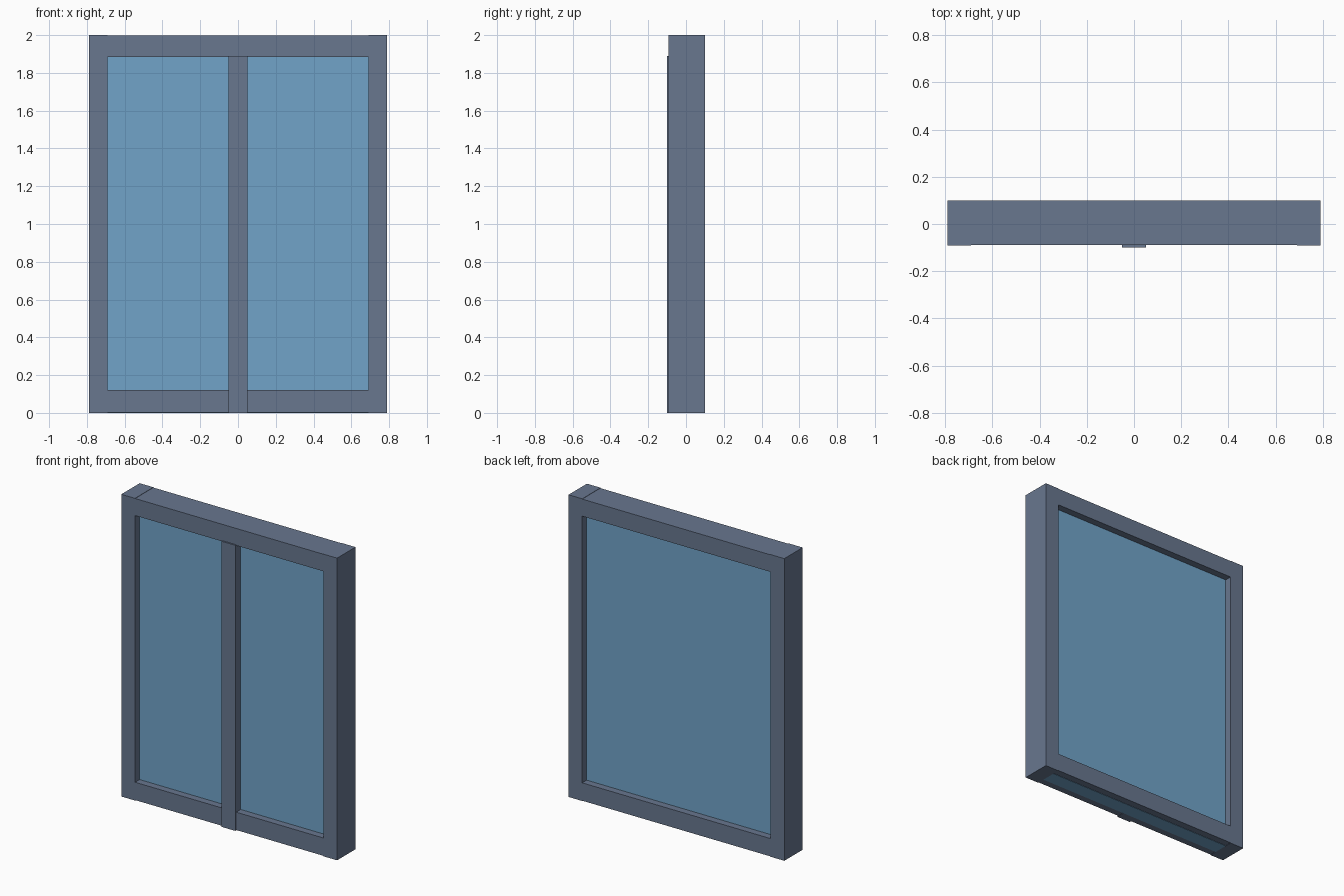
import bpy

if "Cube" in bpy.data.objects:
    bpy.data.objects.remove(bpy.data.objects["Cube"])


def material(name, rgb):
    mat = bpy.data.materials.new(name)
    mat.diffuse_color = (*rgb, 1.0)
    mat.use_nodes = True
    mat.node_tree.nodes["Principled BSDF"].inputs["Base Color"].default_value = mat.diffuse_color
    return mat


slate = material("slate_frame", (0.138, 0.184, 0.275))
blue = material("blue_glass", (0.165, 0.372, 0.584))


def box(name, x, y, z, mat):
    """Box spanning the (low, high) range on each axis."""
    spans = (x, y, z)
    bpy.ops.mesh.primitive_cube_add(size=1, location=[(a + b) / 2 for a, b in spans])
    obj = bpy.context.object
    obj.name = name
    obj.scale = [b - a for a, b in spans]
    bpy.ops.object.transform_apply(location=False, rotation=False, scale=True)
    obj.data.materials.append(mat)
    return obj


HALF_W, OPEN_W = 0.79, 0.69      # outer and inner half widths
BACK = 0.10

# Side stiles
for side, sign in (("left", -1), ("right", 1)):
    x = sorted((sign * OPEN_W, sign * HALF_W))
    box(side + "_stile", x, (-0.092, BACK), (0.0, 2.0), slate)

# Top and bottom rails, set back slightly from the stiles
box("top_rail", (-OPEN_W, OPEN_W), (-0.09, BACK), (1.885, 1.998), slate)
box("bottom_rail", (-OPEN_W, OPEN_W), (-0.09, BACK), (0.002, 0.12), slate)

# Central mullion standing proud of the front
box("mullion", (-0.05, 0.05), (-0.10, -0.03), (0.0, 1.89), slate)

# Thick glass slab running down through the bottom rail
box("glass", (-OPEN_W, OPEN_W), (-0.043, 0.053), (0.0, 1.95), blue)
